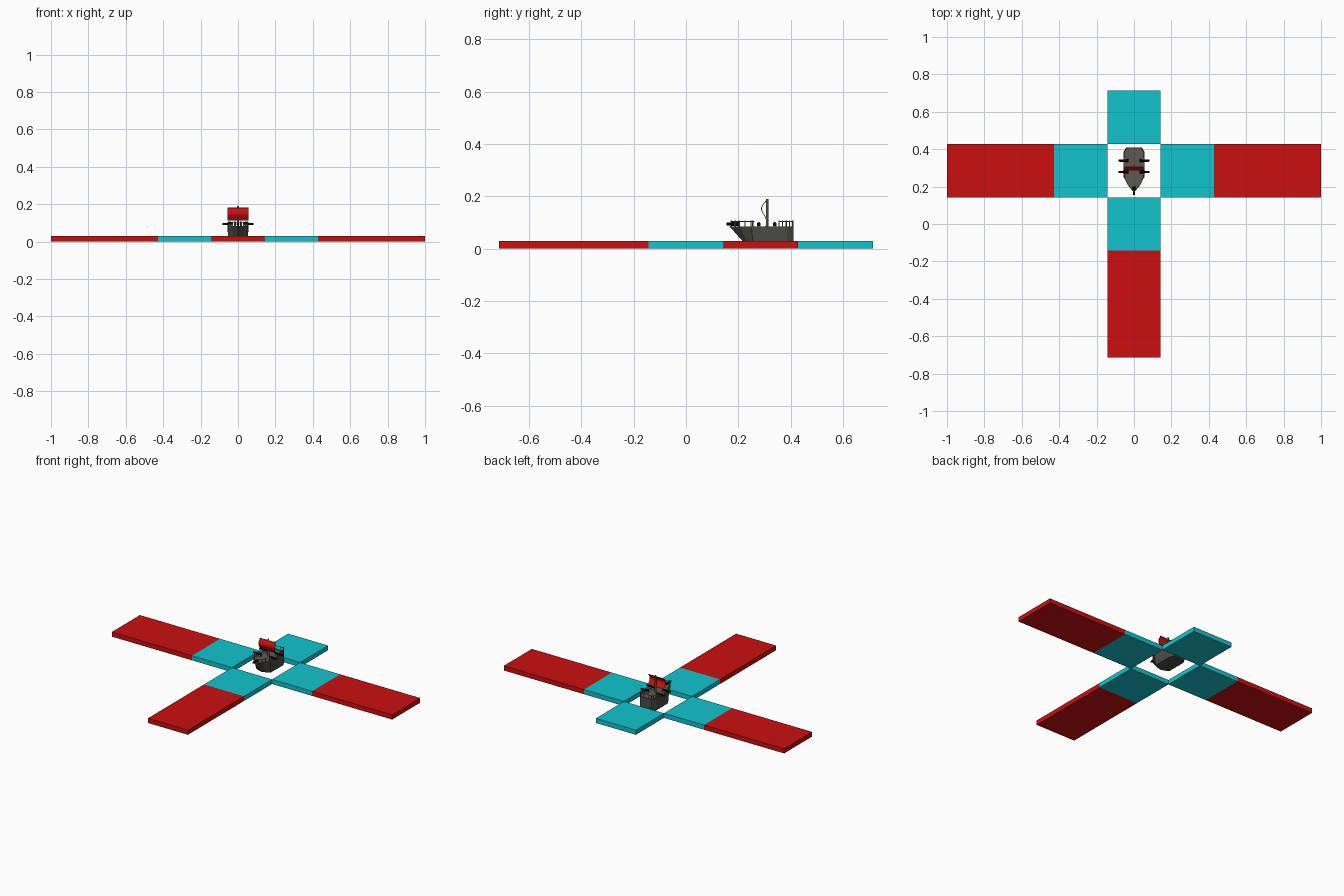
import bpy, bmesh, math
from mathutils import Vector

if "Cube" in bpy.data.objects:
    bpy.data.objects.remove(bpy.data.objects["Cube"])


def mat(name, r, g, b):
    m = bpy.data.materials.new(name)
    m.diffuse_color = (r, g, b, 1)
    m.use_nodes = True
    m.node_tree.nodes["Principled BSDF"].inputs["Base Color"].default_value = m.diffuse_color
    return m


RED = mat("red", 0.6, 0.005, 0.005)
CYAN = mat("cyan", 0.006, 0.55, 0.61)
GREY = mat("hull grey", 0.07, 0.07, 0.062)
DECK = mat("deck brown", 0.12, 0.095, 0.08)
RAIL = mat("rail wood", 0.26, 0.14, 0.1)
MAST = mat("mast green", 0.22, 0.33, 0.14)
BLACK = mat("black", 0.005, 0.005, 0.005)


def finish(bm, name, *mats):
    bmesh.ops.recalc_face_normals(bm, faces=bm.faces)
    me = bpy.data.meshes.new(name)
    bm.to_mesh(me)
    bm.free()
    for m in mats:
        me.materials.append(m)
    ob = bpy.data.objects.new(name, me)
    bpy.context.collection.objects.link(ob)
    return ob


def box(name, x0, x1, y0, y1, z0, z1, m):
    bm = bmesh.new()
    bmesh.ops.create_cube(bm, size=1)
    for v in bm.verts:
        v.co = ((x0 + x1) / 2 + v.co.x * (x1 - x0),
                (y0 + y1) / 2 + v.co.y * (y1 - y0),
                (z0 + z1) / 2 + v.co.z * (z1 - z0))
    return finish(bm, name, m)


def rod(name, a, b, r0, r1, m, sides=8):
    a, b = Vector(a), Vector(b)
    bm = bmesh.new()
    bmesh.ops.create_cone(bm, cap_ends=True, segments=sides,
                          radius1=r0, radius2=r1, depth=(b - a).length)
    q = Vector((0, 0, 1)).rotation_difference(b - a)
    for v in bm.verts:
        v.co = q @ v.co + (a + b) / 2
    return finish(bm, name, m)


# Cross of slabs around an open middle square
T, H = 1 / 7, 0.03
box("front_red_slab", -T, T, -5 * T, -T, 0, H, RED)
box("front_cyan_slab", -T, T, -T, T, 0, H, CYAN)
box("back_cyan_slab", -T, T, 3 * T, 5 * T, 0, H, CYAN)
for side, s in (("right", 1), ("left", -1)):
    a, b = sorted((s * T, s * 3 * T))
    box(side + "_cyan_slab", a, b, T, 3 * T, 0, H, CYAN)
    a, b = sorted((s * 3 * T, s))
    box(side + "_red_slab", a, b, T, 3 * T, 0, H, RED)

# Hull: half outline mirrored, bow raked towards the keel
Z0, Z1 = 0.005, 0.084
half = [(0.0, 0.167), (0.03, 0.205), (0.055, 0.25), (0.056, 0.385), (0.042, 0.41)]
outline = half + [(-x, y) for x, y in reversed(half[1:])]
bm = bmesh.new()
top = [bm.verts.new((x, y, Z1)) for x, y in outline]
low = [bm.verts.new((x * 0.95, y + max(0, 0.26 - y) * 0.75, Z0)) for x, y in outline]
n = len(outline)
for i in range(n):
    bm.faces.new((top[i], top[(i + 1) % n], low[(i + 1) % n], low[i]))
bm.faces.new(low)
deck = bm.faces.new(top)
bmesh.ops.inset_region(bm, faces=[deck], thickness=0.005)
deck.material_index = 1
for v in deck.verts:
    v.co.z -= 0.004
finish(bm, "hull", GREY, DECK)

# Railings at the bow and stern
def lerp(a, b, t):
    return (a[0] + (b[0] - a[0]) * t, a[1] + (b[1] - a[1]) * t)

inner = [(x * 0.93, y + (0.006 if y < 0.2 else -0.002)) for x, y in half]
paths = {"bow": [inner[0], inner[1], inner[2], (0.051, 0.262)],
         "stern": [(0.052, 0.355), inner[3], inner[4], (0.0, 0.407)]}
for end, pts in paths.items():
    for s in (1, -1):
        for a, b in zip(pts, pts[1:]):
            rod(end + "_rail", (s * a[0], a[1], 0.104), (s * b[0], b[1], 0.104),
                0.002, 0.002, RAIL, 4)
            for t in (0, 0.5):
                x, y = lerp(a, b, t)
                rod(end + "_rail_post", (s * x, y, 0.08), (s * x, y, 0.108),
                    0.0025, 0.0025, RAIL, 6)

# Cannons: two each side and one over the bow
for y in (0.278, 0.339):
    for s in (1, -1):
        rod("side_cannon", (s * 0.03, y, 0.094), (s * 0.083, y, 0.094), 0.0075, 0.006, BLACK)
        box("cannon_carriage", min(s * 0.03, s * 0.05), max(s * 0.03, s * 0.05),
            y - 0.007, y + 0.007, 0.08, 0.09, RAIL)
rod("bow_cannon", (0, 0.2, 0.094), (0, 0.155, 0.094), 0.0075, 0.006, BLACK)

# Mast, yards and billowing sail
rod("mast", (0, 0.31, 0.07), (0, 0.31, 0.19), 0.0055, 0.0045, MAST)
for z in (0.116, 0.181):
    rod("yard", (-0.057, 0.305, z), (0.057, 0.305, z), 0.0025, 0.0025, RAIL, 6)
bm = bmesh.new()
N, t = 8, 0.003
rows = []
for i in range(N + 1):
    f = i / N
    z = 0.116 + 0.065 * f
    y = 0.304 - 0.017 * math.sin(math.pi * f ** 1.2)
    rows.append([bm.verts.new((x, yy, z)) for x, yy in
                 ((-0.056, y), (0.056, y), (0.056, y + t), (-0.056, y + t))])
for a, b in zip(rows, rows[1:]):
    for k in range(4):
        bm.faces.new((a[k], a[(k + 1) % 4], b[(k + 1) % 4], b[k]))
bm.faces.new(rows[0])
bm.faces.new(rows[-1])
finish(bm, "sail", RED)
